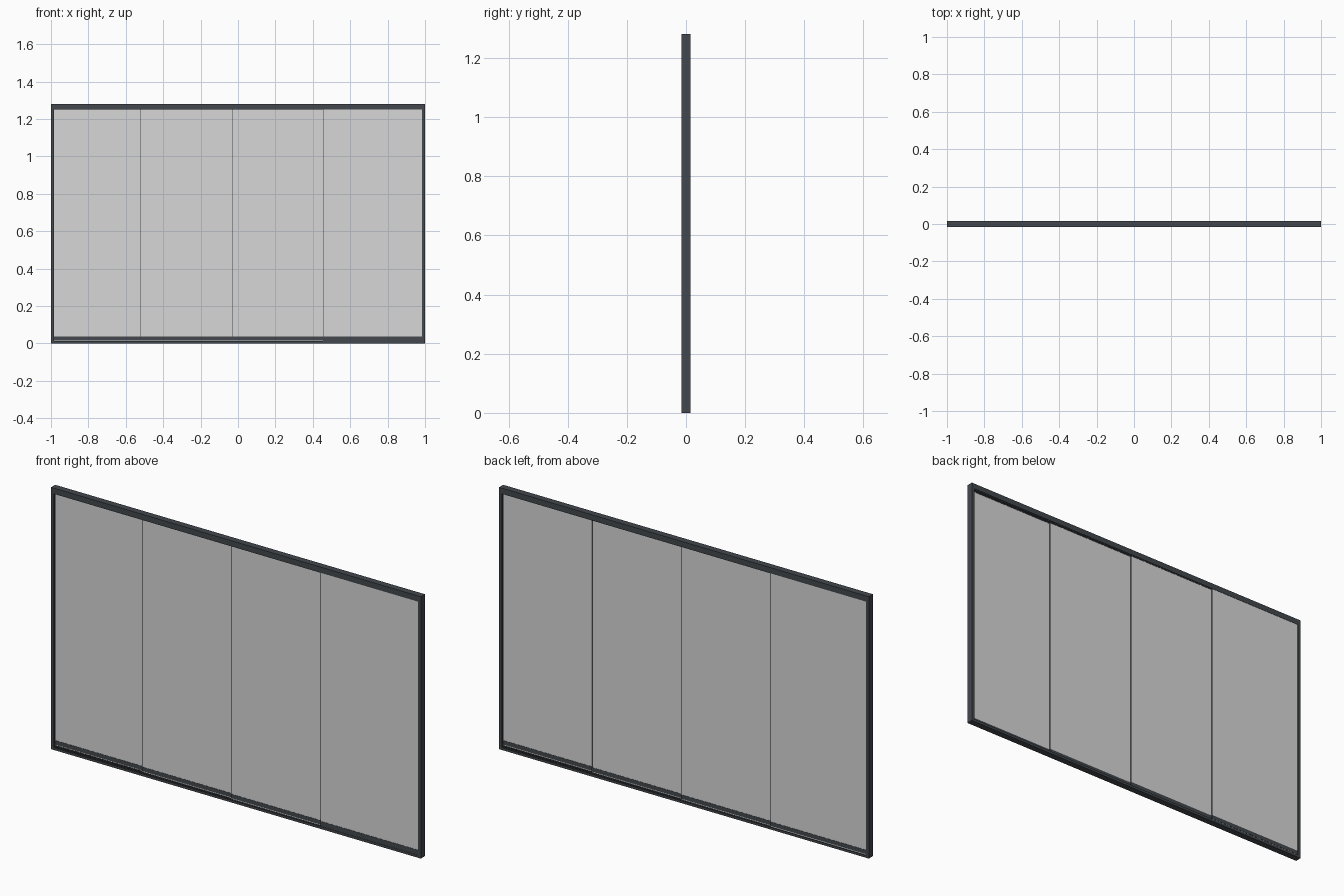
import bpy

if "Cube" in bpy.data.objects:
    bpy.data.objects.remove(bpy.data.objects["Cube"])

W, H, D = 2.0, 1.28, 0.032      # overall width, height, depth
JAMB = 0.015                    # side frame width
WEB = 0.005                     # thickness of the outer wall of a side post
LIP = 0.003                     # thickness of the front and back lips
TRACKS = 4
PITCH = (D - 2 * LIP) / TRACKS


def material(name, rgba):
    m = bpy.data.materials.new(name)
    m.diffuse_color = rgba
    m.use_nodes = True
    m.node_tree.nodes["Principled BSDF"].inputs["Base Color"].default_value = m.diffuse_color
    return m


frame_mat = material("dark grey metal", (0.056, 0.065, 0.074, 1.0))
glass_mat = material("light grey glass", (0.68, 0.68, 0.68, 1.0))


def box(name, x0, x1, y0, y1, z0, z1, mat):
    x0, x1 = sorted((x0, x1))
    y0, y1 = sorted((y0, y1))
    bpy.ops.mesh.primitive_cube_add(
        size=1, location=((x0 + x1) / 2, (y0 + y1) / 2, (z0 + z1) / 2))
    ob = bpy.context.object
    ob.name = name
    ob.scale = (x1 - x0, y1 - y0, z1 - z0)
    bpy.ops.object.transform_apply(location=False, rotation=False, scale=True)
    ob.data.materials.append(mat)
    return ob


# Side posts: channels with an outer wall and two lips
inner = W / 2 - WEB
for side, s in (("left", -1), ("right", 1)):
    box(side + "_post", s * W / 2, s * inner, -D / 2, D / 2, 0, H, frame_mat)
    for f in (-1, 1):
        box(side + "_post_lip", s * inner, s * (W / 2 - JAMB),
            f * D / 2, f * (D / 2 - LIP), 0, H, frame_mat)

# Header and sill plates with outer lips
box("header_plate", -inner, inner, -D / 2, D / 2, H - 0.006, H, frame_mat)
box("sill_plate", -inner, inner, -D / 2, D / 2, 0, 0.006, frame_mat)
for f in (-1, 1):
    ys = (f * D / 2, f * (D / 2 - 0.0015))
    box("header_lip", -inner, inner, *ys, H - 0.028, H - 0.006, frame_mat)
    box("sill_lip", -inner, inner, *ys, 0.006, 0.012, frame_mat)

# Thin fins that separate the tracks
for i in range(1, TRACKS):
    y = PITCH * (i - TRACKS / 2)
    box("header_fin", -inner, inner, y - 0.0007, y + 0.0007,
        H - 0.028, H - 0.006, frame_mat)
    box("sill_fin", -inner, inner, y - 0.0007, y + 0.0007,
        0.006, 0.012, frame_mat)

# Sliding panels, one per track, stepping forward from left to right
starts = [-inner, -0.52, -0.033, 0.455]
LAP = 0.055
SEAL = 0.0025
for i in range(TRACKS):
    y = PITCH * ((TRACKS - 1) / 2 - i)
    x0 = starts[i]
    x1 = starts[i + 1] + LAP if i < TRACKS - 1 else inner
    box("glass_panel", x0 + SEAL, x1 - SEAL, y - 0.002, y + 0.002,
        0.012, H - 0.01, glass_mat)
    # Bottom carrier rail around the glass
    box("panel_rail", x0, x1, y - 0.003, y + 0.003, 0.016, 0.036, frame_mat)
    # Dark seals on the upright edges
    for a in (x0, x1 - SEAL):
        box("edge_seal", a, a + SEAL, y - 0.0026, y + 0.0026,
            0.036, H - 0.01, frame_mat)

# Guide in front of the foremost panel closes its gap to the sill
y = -PITCH * (TRACKS - 1) / 2
box("front_panel_guide", starts[3], inner, y - 0.003, y - 0.002,
    0.006, 0.016, frame_mat)
